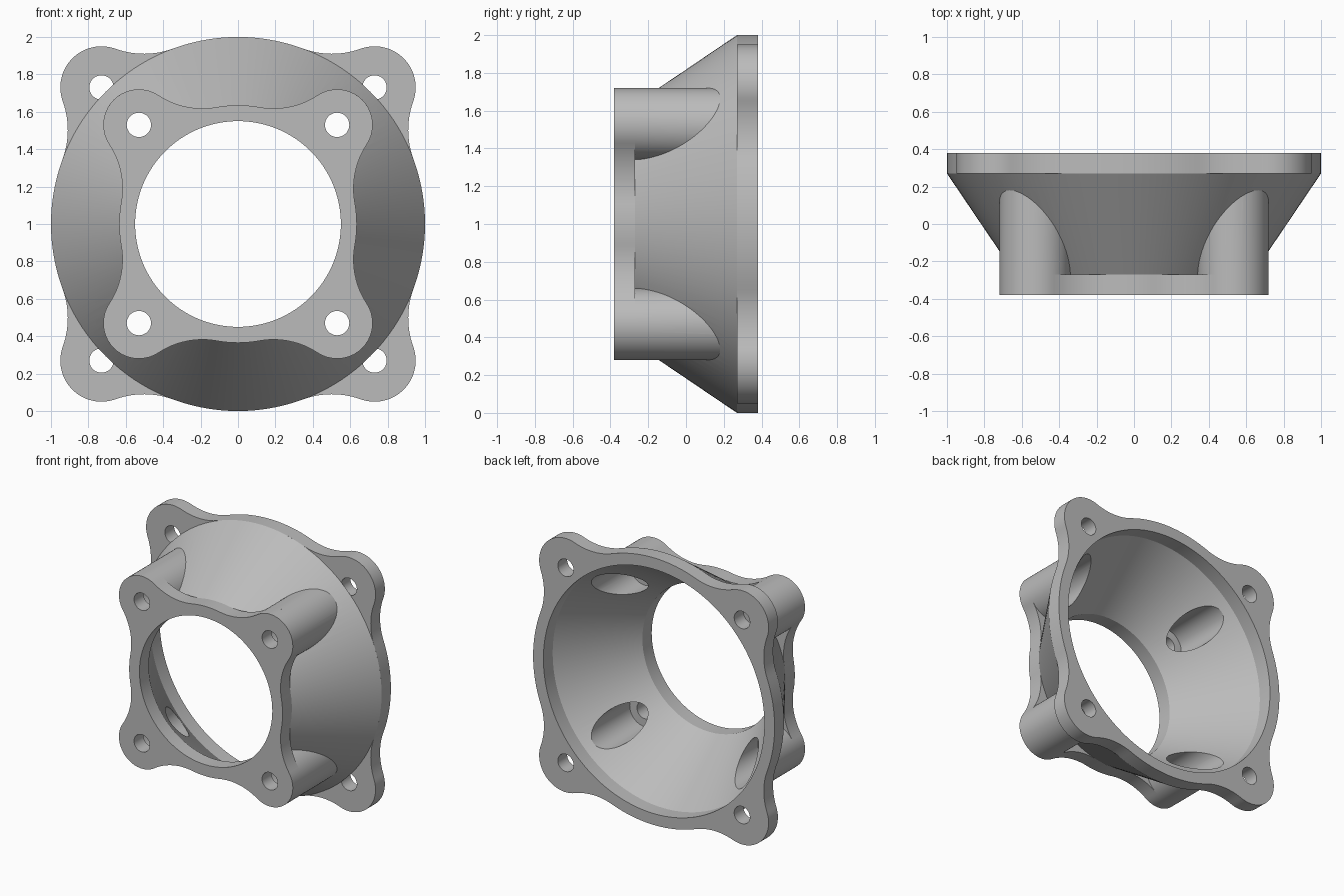
import bpy, bmesh, math
from mathutils import Vector

if "Cube" in bpy.data.objects:
    bpy.data.objects.remove(bpy.data.objects["Cube"])

grey = bpy.data.materials.new("light_grey")
grey.diffuse_color = (0.5, 0.5, 0.5, 1)
grey.use_nodes = True
grey.node_tree.nodes["Principled BSDF"].inputs["Base Color"].default_value = grey.diffuse_color


def finish(ob):
    ob.data.materials.clear()
    ob.data.materials.append(grey)
    bpy.ops.object.select_all(action='DESELECT')
    ob.select_set(True)
    bpy.context.view_layer.objects.active = ob
    bpy.ops.object.shade_smooth_by_angle(angle=math.radians(25))


def polar(cx, cy, r, a):
    return Vector((cx + r * math.cos(a), cy + r * math.sin(a)))


def arc(cx, cy, r, a0, a1, n):
    return [polar(cx, cy, r, a0 + (a1 - a0) * i / n) for i in range(n)]


def circle(cx, cy, r, n=40):
    return arc(cx, cy, r, 0, 2 * math.pi, n)


def lobed_outline(R, c, a, r):
    """Circle R with four corner lobes (radius a at +-c) blended by fillets r."""
    D = c * math.sqrt(2)
    phi = math.acos((D * D + (R + r) ** 2 - (a + r) ** 2) / (2 * D * (R + r)))
    fx, fy = (R + r) * math.cos(phi), (R + r) * math.sin(phi)
    psi = math.atan2(fy, fx - D)
    pi = math.pi
    part = arc(fx, -fy, r, pi - phi, pi - psi, 12)
    part += arc(D, 0, a, -psi, psi, 28)
    part += arc(fx, fy, r, pi + psi, pi + phi, 12)
    part += arc(0, 0, R, phi, pi / 2 - phi, 16)
    pts = []
    for k in range(4):
        t = pi / 4 + k * pi / 2
        ct, st = math.cos(t), math.sin(t)
        pts += [Vector((p.x * ct - p.y * st, p.x * st + p.y * ct)) for p in part]
    return pts


def flange(name, loops, y, thickness):
    """Flat plate in the xz plane, first loop is the rim and the rest are holes."""
    cu = bpy.data.curves.new(name, 'CURVE')
    cu.dimensions = '2D'
    cu.fill_mode = 'BOTH'
    cu.extrude = thickness / 2
    for pts in loops:
        sp = cu.splines.new('POLY')
        sp.points.add(len(pts) - 1)
        for q, p in zip(sp.points, pts):
            q.co = (p.x, p.y, 0, 1)
        sp.use_cyclic_u = True
    tmp = bpy.data.objects.new(name + "_curve", cu)
    bpy.context.collection.objects.link(tmp)
    dg = bpy.context.evaluated_depsgraph_get()
    me = bpy.data.meshes.new_from_object(tmp.evaluated_get(dg))
    bpy.data.objects.remove(tmp)
    bm = bmesh.new()
    bm.from_mesh(me)
    bmesh.ops.remove_doubles(bm, verts=bm.verts, dist=1e-5)
    for v in bm.verts:
        v.co = (v.co.x, y - v.co.z, v.co.y + 1)
    bmesh.ops.recalc_face_normals(bm, faces=bm.faces)
    bm.to_mesh(me)
    bm.free()
    ob = bpy.data.objects.new(name, me)
    bpy.context.collection.objects.link(ob)
    finish(ob)
    return ob


def lathe(name, profile, x=0, z=0, n=128):
    """Capped solid turned about an axis along y; profile is (y, radius)."""
    bm = bmesh.new()
    rings = []
    for y, r in profile:
        rings.append([bm.verts.new((p.x, y, p.y + 1)) for p in circle(x, z, r, n)])
    for a, b in zip(rings, rings[1:]):
        for i in range(n):
            j = (i + 1) % n
            bm.faces.new((a[i], a[j], b[j], b[i]))
    bm.faces.new(rings[0])
    bm.faces.new(rings[-1])
    bmesh.ops.recalc_face_normals(bm, faces=bm.faces)
    me = bpy.data.meshes.new(name)
    bm.to_mesh(me)
    bm.free()
    ob = bpy.data.objects.new(name, me)
    bpy.context.collection.objects.link(ob)
    return ob


def boolean(ob, tool, op):
    m = ob.modifiers.new(op, 'BOOLEAN')
    m.operation, m.object, m.solver = op, tool, 'EXACT'
    dg = bpy.context.evaluated_depsgraph_get()
    me = bpy.data.meshes.new_from_object(ob.evaluated_get(dg))
    ob.modifiers.clear()
    ob.data = me
    bpy.data.objects.remove(tool)


FRONT, BACK = 0.53, 0.73
corners = [(sx, sz) for sx in (-1, 1) for sz in (-1, 1)]

# Lobed mounting plates with bolt holes
flange("front_flange",
       [lobed_outline(0.635, FRONT, 0.19, 0.43), circle(0, 0, 0.55, 128)]
       + [circle(sx * FRONT, sz * FRONT, 0.065) for sx, sz in corners], -0.325, 0.11)
flange("back_flange",
       [lobed_outline(1.0, BACK, 0.22, 0.45), circle(0, 0, 0.915, 128)]
       + [circle(sx * BACK, sz * BACK, 0.065) for sx, sz in corners], 0.325, 0.11)

# Conical shell with four bolt columns, hollowed and counterbored from the back
body = lathe("cone_body", [(-0.27, 0.635), (0.27, 1.0)])
for sx, sz in corners:
    boolean(body, lathe("column", [(-0.27, 0.19), (0.195, 0.19)],
                        sx * FRONT, sz * FRONT, 64), 'UNION')
boolean(body, lathe("hollow", [(-0.35, 0.55), (-0.27, 0.55), (0.27, 0.915), (0.35, 0.915)]),
        'DIFFERENCE')
for sx, sz in corners:
    boolean(body, lathe("bore", [(-0.35, 0.125), (0.26, 0.125)],
                        sx * FRONT, sz * FRONT, 48), 'DIFFERENCE')
finish(body)
